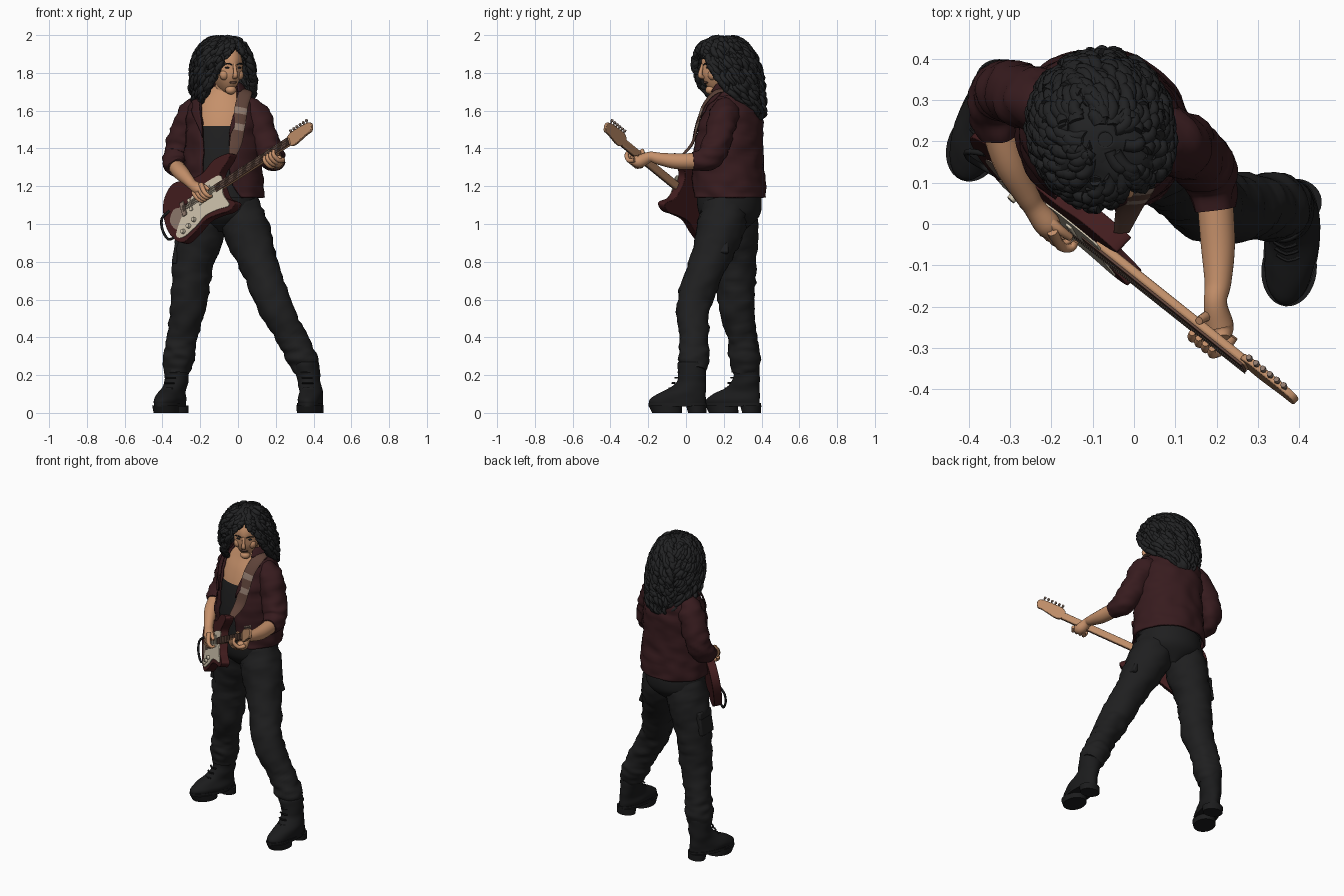
import bpy, bmesh, math, random
from mathutils import Vector as V, Matrix, noise

if "Cube" in bpy.data.objects:
    bpy.data.objects.remove(bpy.data.objects["Cube"])
random.seed(4)
R = math.radians

# ---- ten flat colours
COL = dict(hair_black=(.0155, .016, .017), skin=(.56, .28, .145), jacket_maroon=(.038, .011, .013),
           cloth_black=(.0135, .0135, .014), boot_black=(.011, .0112, .0118), guitar_red=(.055, .012, .013),
           cream=(.66, .58, .44), maple=(.52, .27, .14), dark_brown=(.11, .055, .04), worn_tan=(.27, .19, .15))
MAT = {}
for k, c in COL.items():
    MAT[k] = bpy.data.materials.new(k)
    MAT[k].diffuse_color = (*c, 1)


# ---- helpers
def cat(rows, t, closed=False):
    """Smooth interpolation through rows of numbers."""
    n = len(rows)
    i = math.floor(t) if closed else min(max(int(t), 0), n - 2)
    f = t - i
    a, b, c, d = (rows[(i + k) % n if closed else min(max(i + k, 0), n - 1)] for k in (-1, 0, 1, 2))
    return [q + .5 * f * (r - p + f * (2*p - 5*q + 4*r - s + f * (3*(q - r) + s - p)))
            for p, q, r, s in zip(a, b, c, d)]


def finish(bm, name, mats, sharp=50, solid=0, bevel=0):
    bmesh.ops.recalc_face_normals(bm, faces=bm.faces)
    me = bpy.data.meshes.new(name)
    bm.to_mesh(me)
    bm.free()
    for m in mats.split():
        me.materials.append(MAT[m])
    me.shade_smooth()
    me.set_sharp_from_angle(angle=R(sharp))
    ob = bpy.data.objects.new(name, me)
    bpy.context.collection.objects.link(ob)
    if solid:
        m = ob.modifiers.new('thickness', 'SOLIDIFY')
        m.thickness, m.offset = solid, 0
    if bevel:
        m = ob.modifiers.new('edge', 'BEVEL')
        m.width, m.segments, m.limit_method = bevel, 2, 'ANGLE'


def skin_grid(bm, rings, wrap, mi=0, caps=False):
    vs = [[bm.verts.new(p) for p in r] for r in rings]
    n = len(rings[0])
    for a, b in zip(vs, vs[1:]):
        for j in range(n if wrap else n - 1):
            bm.faces.new((a[j], a[(j+1) % n], b[(j+1) % n], b[j])).material_index = mi
    if caps:
        for r in (vs[0], vs[-1]):
            bm.faces.new(r).material_index = mi


def tube(bm, rows, sides=12, sub=4, fold=0, mi=0, flat=1):
    """Rounded tube along rows of (x, y, z, radius); fold adds cloth creases."""
    n = (len(rows) - 1) * sub
    pts = [cat(rows, i / sub) for i in range(n + 1)]
    ref, rings = V((0, 1, .01)), []
    for i, p in enumerate(pts):
        c = V(p[:3])
        tan = (V(pts[min(i+1, n)][:3]) - V(pts[max(i-1, 0)][:3])).normalized()
        ref = (ref - tan * ref.dot(tan)).normalized()
        side, ring = tan.cross(ref), []
        for j in range(sides):
            a = 2 * math.pi * j / sides
            dr = ref * math.cos(a) * flat + side * math.sin(a)
            q = c + dr * p[3]
            k = fold * noise.noise(V((q.x*13, q.y*13, q.z*30))) if fold else 0
            ring.append(q + dr * k)
        rings.append(ring)
    skin_grid(bm, rings, True, mi, True)


def surf(tab, yaw, u, a, off=0):
    """Point on a body shell; table rows are z, cx, cy, rx, ry, half opening."""
    z, cx, cy, rx, ry, _ = cat(tab, u)
    x, y = math.sin(a) * (rx + off), -math.cos(a) * (ry + off)
    c, s = math.cos(yaw), math.sin(yaw)
    return V((cx + x*c - y*s, cy + x*s + y*c, z))


def shell(bm, tab, yaw, off=0, opened=True, sub=6, na=48, fold=0, freq=(12, 12, 22)):
    rings = []
    for i in range((len(tab) - 1) * sub + 1):
        u, ring = i / sub, []
        o = R(max(0, cat(tab, u)[5])) if opened else 0
        for j in range(na + 1):
            a = o + (2 * math.pi - 2 * o) * j / na
            p = surf(tab, yaw, u, a, off)
            k = fold * noise.noise(V([q * f for q, f in zip(p, freq)])) if fold else 0
            ring.append(surf(tab, yaw, u, a, off + k))
        rings.append(ring)
    skin_grid(bm, rings, False)
    bmesh.ops.remove_doubles(bm, verts=bm.verts, dist=1e-5)


def ball(bm, M, loc, size, mi=0):
    r = bmesh.ops.create_uvsphere(bm, u_segments=16, v_segments=10, radius=1,
                                  matrix=M @ Matrix.Translation(loc) @ Matrix.Diagonal((*size, 1)))
    for f in {f for v in r['verts'] for f in v.link_faces}:
        f.material_index = mi


# ---- torso, open jacket, lapels and collar
BODY = [(1.735, -.07, .215, .06, .06, 70), (1.675, -.08, .24, .14, .108, 42), (1.60, -.08, .24, .182, .145, 30),
        (1.50, -.08, .232, .196, .168, 22), (1.35, -.08, .222, .20, .18, 20), (1.22, -.08, .225, .208, .188, 24),
        (1.14, -.08, .225, .215, .192, 38)]
BY = R(-12)
bm = bmesh.new()
shell(bm, BODY, BY, -.014, False)
for f in bm.faces:
    f.material_index = 0 if f.calc_center_median().z > 1.525 else 1
finish(bm, 'chest_and_top', 'skin cloth_black')
bm = bmesh.new()
shell(bm, BODY, BY, .001, fold=.014)
finish(bm, 'jacket', 'jacket_maroon', solid=.012)
bm = bmesh.new()
for sg in (1, -1):
    rings = []
    for i in range(13):
        u = .7 + 2.6 * i / 12
        o = R(cat(BODY, u)[5]) - .03
        w = .55 * max(.02, 1 - (i / 12) ** 1.3) * (.75 if 4 <= i <= 5 else 1)
        rings.append([surf(BODY, BY, u, sg * (o + w * j / 4), .017) for j in range(5)])
    skin_grid(bm, rings, False)
finish(bm, 'lapels', 'jacket_maroon', solid=.008)
COLLAR = [(1.67, -.078, .24, .14, .11, 55), (1.745, -.073, .225, .088, .085, 60), (1.70, -.076, .23, .125, .115, 48)]
bm = bmesh.new()
shell(bm, COLLAR, BY, sub=4)
finish(bm, 'collar', 'jacket_maroon', solid=.008)

# ---- sleeves
bm = bmesh.new()
tube(bm, [(.03, .23, 1.62, .055), (.085, .205, 1.58, .078), (.135, .175, 1.47, .076), (.172, .14, 1.375, .072),
          (.188, .09, 1.338, .061), (.196, .035, 1.332, .051)], 24, 7, .014)
tube(bm, [(-.19, .29, 1.62, .055), (-.24, .30, 1.58, .075), (-.295, .322, 1.46, .074), (-.325, .318, 1.37, .07),
          (-.335, .275, 1.325, .061), (-.325, .215, 1.297, .051)], 24, 7, .014)
finish(bm, 'sleeves', 'jacket_maroon')

# ---- trousers: hips, legs and cargo pockets
HIPS = [(1.2, -.08, .225, .18, .165, 0), (1.1, -.085, .23, .19, .17, 0), (1.03, -.085, .232, .165, .148, 0),
        (.96, -.08, .23, .03, .07, 0)]
LEGS = [[(-.14, .242, 1.15, .11), (-.19, .253, .98, .128), (-.24, .265, .78, .106), (-.262, .268, .58, .097),
         (-.297, .298, .4, .079), (-.312, .31, .3, .084), (-.325, .313, .22, .07)],
        [(-.03, .215, 1.15, .11), (.04, .185, .98, .125), (.115, .115, .78, .1), (.19, .042, .58, .093),
         (.285, .04, .4, .077), (.335, .042, .3, .08), (.37, .04, .22, .066)]]
bm = bmesh.new()
shell(bm, HIPS, BY, 0, False)
for leg in LEGS:
    tube(bm, leg, 28, 9, .013)
finish(bm, 'trousers', 'cloth_black')
bm = bmesh.new()
for loc, tilt in (((.153, .165, .91), -20), ((-.325, .268, .86), 10)):
    for dz, sx, sz in ((0, .03, .14), (.055, .038, .045)):
        M = Matrix.Translation(loc) @ Matrix.Rotation(R(tilt), 4, 'Y') @ Matrix.Translation((0, 0, dz))
        bmesh.ops.create_cube(bm, size=1, matrix=M @ Matrix.Diagonal((sx, .12, sz, 1)))
finish(bm, 'cargo_pockets', 'cloth_black', bevel=.008)

# ---- boots
for name, c, yaw, lean in (('right_boot', (-.36, .25), -22, .012), ('left_boot', (.382, -.045), -6, -.03)):
    yaw = R(yaw)
    fx, fy = math.sin(yaw), -math.cos(yaw)
    part = lambda rows: [(z, c[0] + fx*o + lean * max(0, z - .1) / .16, c[1] + fy*o, w, l, 0) for z, o, w, l in rows]
    bm = bmesh.new()
    shell(bm, part([(.27, -.075, .06, .064), (.26, -.075, .069, .073), (.18, -.075, .063, .072),
                    (.135, -.055, .06, .094), (.1, -.02, .062, .13), (.07, 0, .066, .15), (.04, 0, .062, .148)]),
          yaw, 0, False, 4, 32, .008)
    for rows in ([(.052, 0, .067, .155), (.034, 0, .067, .155)], [(.04, .065, .067, .09), (0, .055, .064, .08)],
                 [(.04, -.1, .062, .055), (0, -.105, .06, .048)]):
        tab = part(rows)
        ring = [[surf(tab, yaw, u, 2*math.pi*j/32) for j in range(32)] for u in (0, 1)]
        skin_grid(bm, ring, True, 0, True)
    for i in range(5):  # laces
        z, o = .13 + .028 * i, .032 - .016 * i
        p = V((c[0] + fx*o + lean * (z - .1) / .16, c[1] + fy*o, z))
        sd = V((-fy, fx, 0)) * .028
        tube(bm, [(*(p - sd), .005), (*(p + V((fx, fy, 0)) * .012), .005), (*(p + sd), .005)], 6, 2)
    finish(bm, name, 'boot_black')

# ---- head and neck
HM = Matrix.Translation((-.06, .18, 1.825)) @ Matrix.Rotation(R(24), 4, 'Z') @ Matrix.Rotation(R(5), 4, 'X')
bm = bmesh.new()
bmesh.ops.create_uvsphere(bm, u_segments=32, v_segments=24, radius=1)
for v in bm.verts:
    x, y, z = v.co
    sock = .012 * math.exp(-((abs(x) - .4)**2 + (z - .08)**2) * 25) if y < 0 else 0
    v.co = (x * .082 * (1 - .33 * max(0, -z)**1.3), y * .105 + sock, z * .138)
bmesh.ops.transform(bm, matrix=HM, verts=bm.verts)
at = lambda x, y, z, r: (*(HM @ V((x, y, z))), r)
tube(bm, [at(0, -.098, .03, .008), at(0, -.112, -.005, .01), at(0, -.117, -.03, .013), at(0, -.098, -.042, .009)], 12, 4)
ball(bm, HM, (0, -.064, -.11), (.03, .028, .024))
ball(bm, HM, (0, -.089, -.068), (.022, .01, .007), 2)
for sx in (1, -1):
    ball(bm, HM, (sx*.042, -.068, -.03), (.026, .022, .028))
    ball(bm, HM, (sx*.034, -.085, .01), (.014, .008, .005), 1)
    tube(bm, [at(sx*.014, -.1, .026, .003), at(sx*.036, -.096, .033, .004), at(sx*.058, -.08, .026, .002)], 6, 3, mi=1)
tube(bm, [(-.08, .225, 1.6, .07), (-.075, .215, 1.68, .055), (-.06, .195, 1.77, .054)], 20, 4)
finish(bm, 'head', 'skin hair_black dark_brown')

# ---- curly hair: shell plus wavy locks
HAIR = [(1.99, -.075, .2, .012, .012, 0), (1.978, -.075, .2, .06, .07, 0), (1.945, -.077, .2, .1, .118, 0),
        (1.89, -.08, .205, .133, .155, 20), (1.82, -.08, .215, .153, .172, 37), (1.74, -.08, .23, .158, .17, 50),
        (1.67, -.082, .252, .152, .152, 66), (1.6, -.08, .3, .118, .11, 95), (1.555, -.08, .33, .07, .07, 105)]
HY = R(27)
bm = bmesh.new()
shell(bm, HAIR, HY, 0, sub=7, na=90, fold=.022, freq=(24, 24, 24))
finish(bm, 'hair_mass', 'hair_black', solid=.012)
bm = bmesh.new()
ball(bm, Matrix.Translation((-.075, .2, 1.965)), (0, 0, 0), (.07, .08, .03))
for k in range(190):
    u0 = random.uniform(.4, 5)
    u1 = min(7.9, u0 + random.uniform(1.5, 3.5))
    a0, ph = random.uniform(-math.pi, math.pi), random.uniform(0, 6.3)
    if abs(a0) < .5:  # keep the face clear
        u1 = min(u1, 3.2)
        u0 = min(u0, 1.6)
    sg, rows = math.copysign(1, a0), []
    for i in range(13):
        u = u0 + (u1 - u0) * i / 12
        o = R(max(0, cat(HAIR, u)[5]))
        a = sg * max(abs(a0) + .07 * math.sin(ph + i * 1.3), o + .03 + .04 * math.sin(ph + i * 1.7))
        rows.append((*surf(HAIR, HY, u, a, .004 + .009 * math.cos(ph + i * 1.3)), .016 - .009 * (i / 12)**2))
    tube(bm, rows, 7, 2)
finish(bm, 'hair_locks', 'hair_black', 80)

# ---- guitar frame: s along the neck, t across, h out of the face
D = V((.696, -.557, .453)).normalized()
N = V((-.676, -.72, .155))
N = (N - D * N.dot(D)).normalized()
U = N.cross(D)
B = V((-.373, .198, 1.007))
G = lambda s, t, h=0: B + D * s + U * t + N * h


def plate(name, pts, h0, h1, mat, smooth=0, bevel=0):
    if smooth:
        pts = [cat(pts, i / smooth, True) for i in range(len(pts) * smooth)]
    bm = bmesh.new()
    skin_grid(bm, [[G(s, t, h) for s, t in pts] for h in (h0, h1)], True, 0, True)
    finish(bm, name, mat, 35, 0, bevel)


rect = lambda s0, s1, t0, t1: [(s0, t0), (s1, t0), (s1, t1), (s0, t1)]
plate('guitar_body', [(0, 0), (.03, .11), (.12, .168), (.24, .135), (.33, .125), (.43, .155), (.54, .137), (.52, .105),
      (.45, .07), (.43, .03), (.43, -.03), (.44, -.08), (.49, -.135), (.44, -.158), (.36, -.14), (.27, -.128),
      (.17, -.155), (.08, -.165), (.02, -.1)], -.027, .024, 'guitar_red', 6, .01)
plate('pickguard', [(.45, .045), (.37, .062), (.29, .055), (.2, .025), (.11, -.045), (.055, -.11), (.1, -.142),
      (.2, -.128), (.28, -.105), (.37, -.115), (.45, -.13), (.43, -.05)], .023, .028, 'cream', 5)
plate('worn_patch', [(.05, -.06), (.04, -.01), (.08, .03), (.13, .02), (.17, .01), (.12, -.04), (.08, -.085)],
      .023, .0265, 'worn_tan', 4)
plate('neck', rect(.4, .95, -.021, .021), .003, .026, 'maple', 0, .007)
plate('fretboard', rect(.39, .945, -.021, .021), .025, .031, 'dark_brown')
plate('headstock', [(.93, .021), (.955, .038), (.98, .042), (1.09, .037), (1.115, .015), (1.1, -.018), (1.07, -.02),
      (1.03, -.026), (.97, -.034), (.94, -.022)], .003, .02, 'maple', 3, .003)
plate('bridge', rect(.135, .165, -.04, .04), .027, .036, 'worn_tan', 0, .003)
for i, s in enumerate((.19, .26, .34)):
    plate(f'pickup_{i + 1}', rect(s, s + .02, -.036, .036), .027, .034, 'cream', 0, .003)
bm = bmesh.new()
for s, t in ((.2, -.09), (.155, -.105), (.11, -.115)):  # knobs
    tube(bm, [(*G(s, t, .027), .013), (*G(s, t, .044), .011)], 12, 1)
for i in range(6):  # tuning pegs and strings
    s = .965 + .024 * i
    tube(bm, [(*G(s, .03, .01), .004), (*G(s, .046, .01), .004), (*G(s, .05, .01), .008),
              (*G(s, .06, .01), .007)], 8, 2, mi=1)
    t = -.015 + .006 * i
    tube(bm, [(*G(.15, t, .037), .0011), (*G(.95, t, .034), .0011)], 4, 1, mi=1)
finish(bm, 'guitar_hardware', 'cream worn_tan')
bm = bmesh.new()
tube(bm, [(-.36, .17, 1.07, .007), (-.402, .175, 1.03, .007), (-.4, .16, .97, .007), (-.37, .14, .92, .007),
          (-.335, .12, .93, .007)], 8, 5)
finish(bm, 'guitar_cable', 'boot_black')

# ---- shoulder strap with pale patches
bm = bmesh.new()
tube(bm, [(-.03, -.02, 1.365, .02), (-.012, .035, 1.43, .033), (.005, .062, 1.53, .035), (.02, .095, 1.63, .035),
          (.04, .165, 1.702, .035), (.02, .26, 1.7, .035), (-.02, .32, 1.66, .03)], 12, 6, flat=.2)
for f in bm.faces:
    z = f.calc_center_median().z
    if len(f.verts) == 4 and (1.5 < z < 1.535 or 1.58 < z < 1.615):
        f.material_index = 1
finish(bm, 'strap', 'dark_brown worn_tan')

# ---- forearms and hands
bm = bmesh.new()
tube(bm, [(.196, .06, 1.333, .044), (.203, -.05, 1.332, .042), (.203, -.14, 1.345, .033), (.197, -.19, 1.355, .028),
          (*G(.80, -.04, -.02), .035), (*G(.83, -.04, 0), .02)], 16, 5)
for i in range(4):
    s = .77 + .023 * i
    tube(bm, [(*G(s, -.05, -.025), .013), (*G(s, -.06, .012), .012), (*G(s, -.033, .044), .011),
              (*G(s + .004, -.005, .039), .008)], 8, 3)
tube(bm, [(*G(.77, -.04, -.03), .016), (*G(.775, .0, -.015), .013), (*G(.785, .033, .012), .01)], 8, 3)
finish(bm, 'left_forearm_and_hand', 'skin')
bm = bmesh.new()
tube(bm, [(-.332, .25, 1.308, .042), (-.3, .15, 1.27, .041), (-.262, .075, 1.23, .031), (*G(.27, .08, .055), .027),
          (*G(.305, .035, .06), .032), (*G(.325, .01, .06), .02)], 16, 5)
for i in range(4):
    s = .275 + .02 * i
    tube(bm, [(*G(s, .03 + .006*i, .068), .014), (*G(s + .015, -.012, .073), .012), (*G(s + .025, -.036, .055), .01),
              (*G(s + .025, -.03, .038), .008)], 8, 3)
tube(bm, [(*G(.29, .06, .055), .016), (*G(.335, .04, .053), .013), (*G(.36, .005, .045), .009)], 8, 3)
finish(bm, 'right_forearm_and_hand', 'skin')

for m in bpy.data.materials:
    if m.users and not m.is_grease_pencil:
        m.use_nodes = True
        m.node_tree.nodes["Principled BSDF"].inputs["Base Color"].default_value = m.diffuse_color
